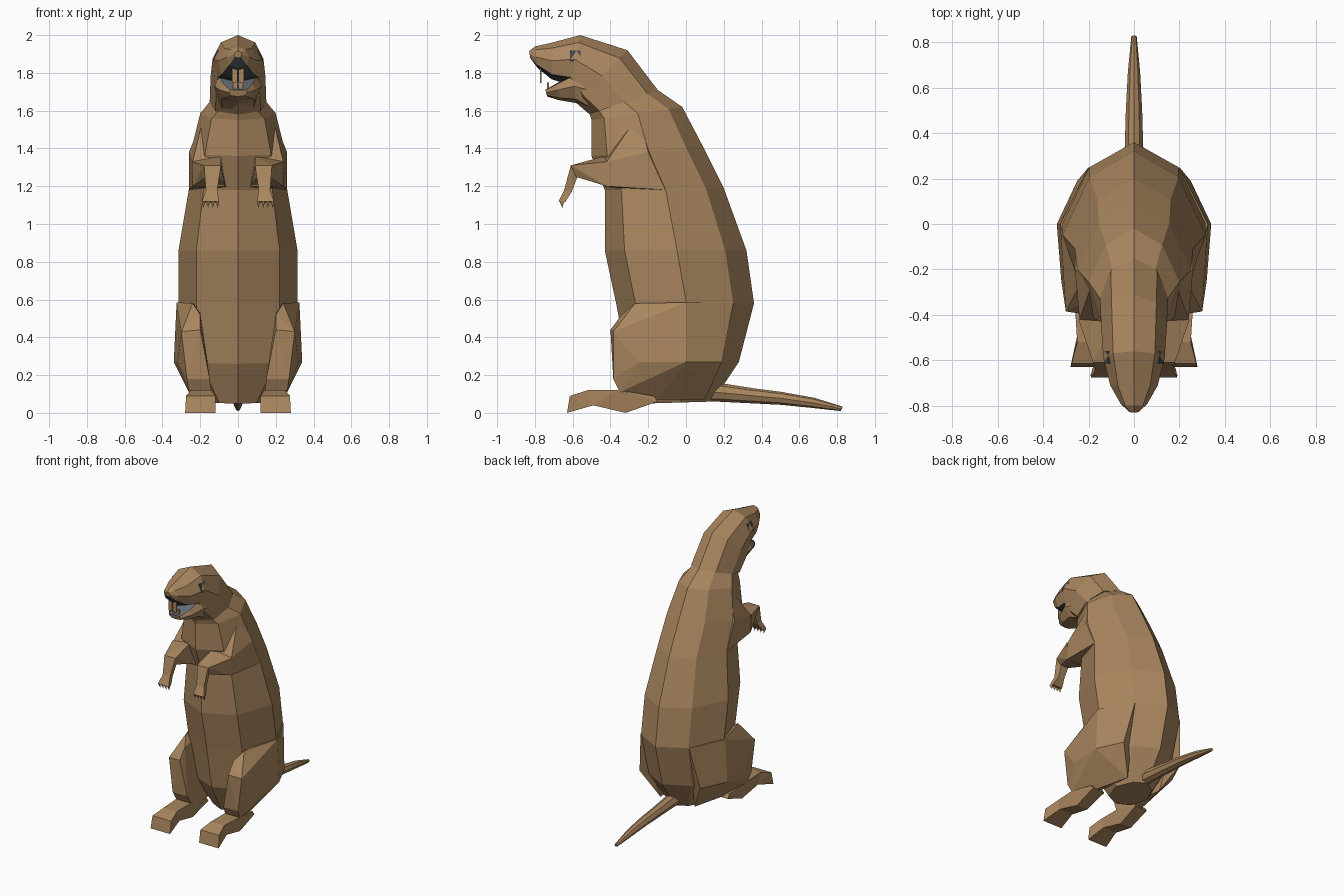
import bpy, bmesh


def material(name, rgb):
    m = bpy.data.materials.new(name)
    m.diffuse_color = (*rgb, 1)
    return m


FUR = material("tan fur", (0.40, 0.24, 0.115))
DARK = material("charcoal", (0.055, 0.063, 0.07))
SLATE = material("slate grey", (0.12, 0.15, 0.17))


def finish(bm, name, mats):
    bmesh.ops.recalc_face_normals(bm, faces=bm.faces)
    bm.normal_update()
    me = bpy.data.meshes.new(name)
    bm.to_mesh(me)
    bm.free()
    for m in mats:
        me.materials.append(m)
    ob = bpy.data.objects.new(name, me)
    bpy.context.collection.objects.link(ob)
    return ob


def loft(name, rings, mats=(FUR,), bx=0.62, fx=0.7, t=(0.15, 0.49, 0.86)):
    """Eight-sided skin; each ring is back (y, z), front (y, z), half width."""
    bm = bmesh.new()
    loops = []
    for by, bz, fy, fz, w in rings:
        shape = [(0, 0), (bx, t[0]), (1, t[1]), (fx, t[2]), (0, 1),
                 (-fx, t[2]), (-1, t[1]), (-bx, t[0])]
        loops.append([bm.verts.new((x * w, by + (fy - by) * k, bz + (fz - bz) * k))
                      for x, k in shape])
    for a, b in zip(loops, loops[1:]):
        for i in range(8):
            j = (i + 1) % 8
            bm.faces.new((a[i], a[j], b[j], b[i]))
    bm.faces.new(loops[0])
    bm.faces.new(loops[-1])
    return finish(bm, name, mats)


def hull_pair(name, pts, mat=FUR):
    """Convex faceted part, made on both sides."""
    for side, s in (("right", 1), ("left", -1)):
        bm = bmesh.new()
        for x, y, z in pts:
            bm.verts.new((x * s, y, z))
        r = bmesh.ops.convex_hull(bm, input=bm.verts)
        bmesh.ops.delete(bm, geom=[v for v in bm.verts if not v.link_faces], context='VERTS')
        bmesh.ops.dissolve_limit(bm, angle_limit=0.06, verts=bm.verts, edges=bm.edges)
        finish(bm, side + "_" + name, (mat,))


def box_pts(x, y, z, w, d, h):
    return [(x + i * w / 2, y + j * d / 2, z + k * h / 2)
            for i in (-1, 1) for j in (-1, 1) for k in (-1, 1)]


# Torso
loft("torso", [
    (0.14, 0.06, -0.20, 0.05, 0.14),
    (0.28, 0.27, -0.31, 0.26, 0.28),
    (0.36, 0.58, -0.37, 0.58, 0.315),
    (0.32, 0.86, -0.43, 0.86, 0.315),
    (0.20, 1.19, -0.43, 1.18, 0.26),
    (0.09, 1.41, -0.50, 1.36, 0.25),
    (-0.02, 1.62, -0.50, 1.55, 0.20),
    (-0.15, 1.71, -0.51, 1.58, 0.15),
])

# Head with dark roof of the mouth
head = loft("head", [
    (-0.15, 1.71, -0.51, 1.58, 0.15),
    (-0.31, 1.92, -0.58, 1.64, 0.145),
    (-0.56, 2.00, -0.62, 1.74, 0.135),
    (-0.71, 1.96, -0.71, 1.765, 0.105),
    (-0.80, 1.94, -0.785, 1.825, 0.058),
    (-0.83, 1.915, -0.825, 1.88, 0.02),
], mats=(FUR, DARK), bx=0.68, fx=0.8)
for p in head.data.polygons:
    if p.normal.z < -0.5 and p.center.y < -0.58 and p.center.z > 1.68 and abs(p.center.x) < 0.07:
        p.material_index = 1

# Lower jaw with a grey mouth floor
jaw = loft("lower_jaw", [
    (-0.47, 1.78, -0.48, 1.575, 0.12),
    (-0.60, 1.79, -0.58, 1.64, 0.125),
    (-0.685, 1.745, -0.67, 1.655, 0.095),
    (-0.745, 1.71, -0.735, 1.675, 0.05),
], mats=(FUR, SLATE), bx=0.8, t=(0.05, 0.4, 0.86))
for p in jaw.data.polygons:
    if p.normal.z > 0.4:
        p.material_index = 1

# Teeth and eyes
hull_pair("upper_incisor", box_pts(0.017, -0.768, 1.785, 0.028, 0.008, 0.075))
hull_pair("lower_incisor", box_pts(0.015, -0.73, 1.73, 0.024, 0.01, 0.04))
hull_pair("eye", [(x - (0.02 if z > 1.89 else 0), y, z) for x, y, z in
                  box_pts(0.118, -0.587, 1.89, 0.03, 0.055, 0.055)], DARK)

# Arms
hull_pair("upper_arm", [
    (0.26, -0.11, 1.18), (0.26, -0.20, 1.38), (0.18, -0.25, 1.58), (0.09, -0.43, 1.36),
    (0.24, -0.42, 1.33), (0.07, -0.43, 1.20), (0.24, -0.42, 1.20), (0.04, -0.30, 1.18)])
hull_pair("forearm", [
    (0.245, -0.42, 1.33), (0.09, -0.43, 1.36), (0.24, -0.42, 1.20), (0.07, -0.43, 1.21),
    (0.18, -0.61, 1.31), (0.09, -0.61, 1.31), (0.165, -0.585, 1.25), (0.105, -0.585, 1.25)])
hull_pair("wrist", [
    (0.18, -0.61, 1.31), (0.09, -0.61, 1.31), (0.165, -0.575, 1.25), (0.105, -0.575, 1.25),
    (0.17, -0.645, 1.18), (0.11, -0.645, 1.18), (0.165, -0.605, 1.17), (0.115, -0.605, 1.17)])
hull_pair("hand", [
    (0.17, -0.645, 1.18), (0.11, -0.645, 1.18), (0.165, -0.605, 1.17), (0.115, -0.605, 1.17),
    (0.19, -0.675, 1.12), (0.10, -0.675, 1.12), (0.185, -0.64, 1.115), (0.105, -0.64, 1.115)])
for i in range(4):
    x = 0.108 + i * 0.025
    hull_pair("claw_%d" % (i + 1), [(x - 0.01, -0.67, 1.12), (x + 0.01, -0.67, 1.12),
                                    (x, -0.645, 1.12), (x, -0.655, 1.085)])

# Hind legs
hull_pair("thigh", [
    (0.20, 0.25, 0.58), (0.325, 0.0, 0.585), (0.24, -0.27, 0.58), (0.20, -0.34, 0.52),
    (0.30, -0.385, 0.43), (0.20, -0.40, 0.44), (0.27, -0.385, 0.18), (0.15, -0.385, 0.18),
    (0.14, -0.35, 0.11), (0.26, -0.35, 0.11), (0.34, 0.0, 0.27), (0.32, -0.25, 0.27),
    (0.25, 0.19, 0.27), (0.14, 0.10, 0.07), (0.20, -0.15, 0.07)])
# Feet: heel block and flared toe block
hull_pair("heel", [
    (0.14, -0.17, 0.09), (0.24, -0.17, 0.09), (0.14, -0.36, 0.12), (0.26, -0.36, 0.12),
    (0.15, -0.32, 0.0), (0.24, -0.32, 0.0), (0.14, -0.15, 0.06), (0.24, -0.15, 0.06),
    (0.14, -0.49, 0.04), (0.25, -0.49, 0.04), (0.14, -0.52, 0.12), (0.25, -0.52, 0.12)])
hull_pair("toes", [
    (0.14, -0.49, 0.04), (0.25, -0.49, 0.04), (0.14, -0.52, 0.12), (0.25, -0.52, 0.12),
    (0.12, -0.63, 0.0), (0.28, -0.63, 0.0), (0.12, -0.615, 0.09), (0.275, -0.615, 0.09)])

# Tail: rings give top then bottom
loft("tail", [
    (0.08, 0.16, 0.10, 0.06, 0.05),
    (0.20, 0.155, 0.16, 0.06, 0.046),
    (0.36, 0.13, 0.36, 0.05, 0.04),
    (0.50, 0.112, 0.50, 0.043, 0.036),
    (0.68, 0.08, 0.66, 0.027, 0.027),
    (0.83, 0.033, 0.82, 0.01, 0.012),
], t=(0.15, 0.5, 0.85))
